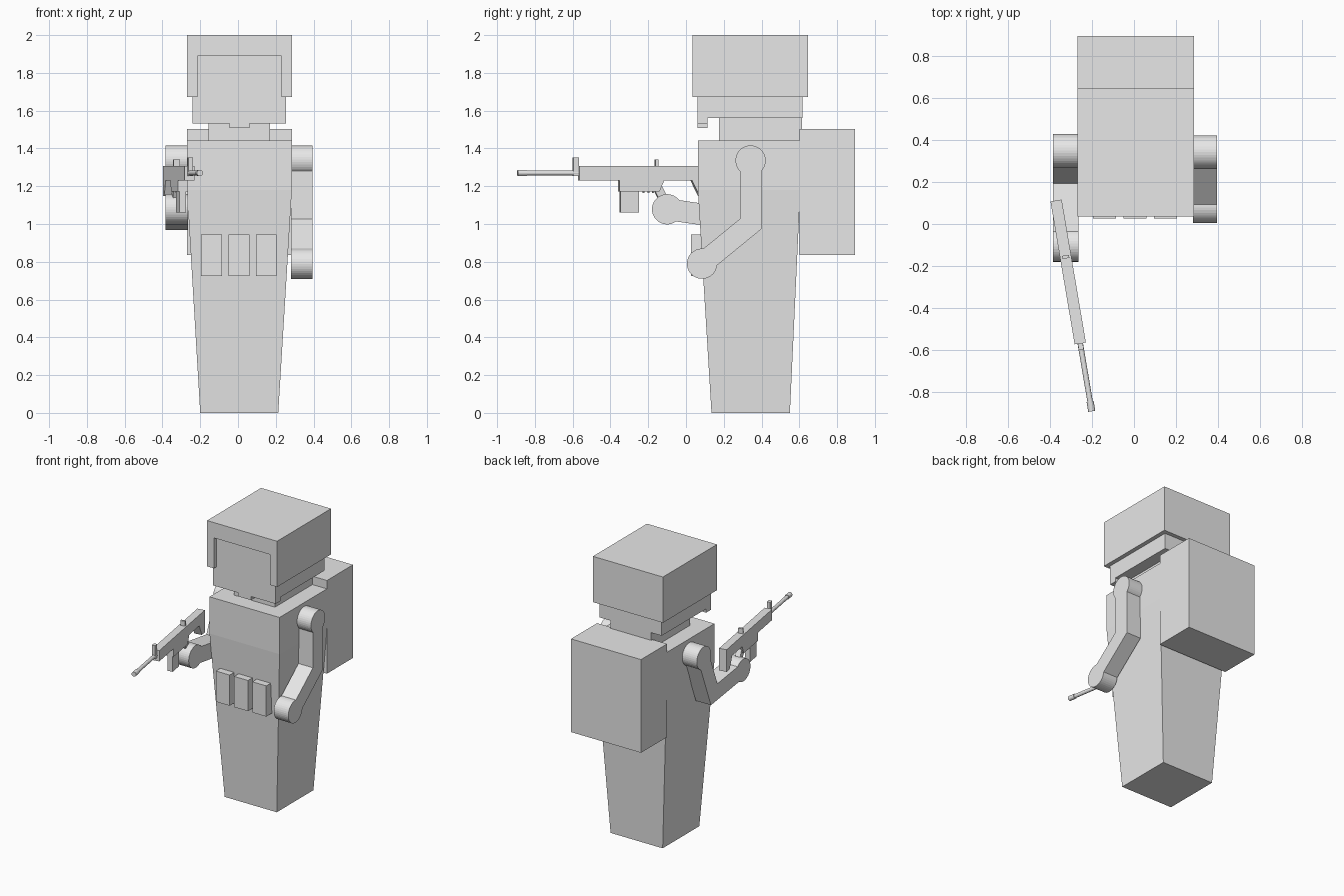
import bpy
import bmesh
from math import asin, atan2, cos, pi, radians, sin
from mathutils import Matrix, Vector

cube = bpy.data.objects.get("Cube")
if cube:
    bpy.data.objects.remove(cube, do_unlink=True)

GREY = (0.8, 0.8, 0.8, 1.0)
grey = bpy.data.materials.new("light_grey")
grey.use_nodes = True
grey.diffuse_color = GREY
grey.node_tree.nodes["Principled BSDF"].inputs["Base Color"].default_value = GREY


def finish(name, bm, matrix=None):
    if matrix:
        bm.transform(matrix)
    bmesh.ops.recalc_face_normals(bm, faces=bm.faces[:])
    mesh = bpy.data.meshes.new(name)
    bm.to_mesh(mesh)
    bm.free()
    mesh.materials.append(grey)
    obj = bpy.data.objects.new(name, mesh)
    bpy.context.collection.objects.link(obj)
    return obj


def extrude(name, outline, start, end, axis="x", matrix=None):
    """Extrude a (y, z) outline along x, or an (x, z) outline along y."""
    bm = bmesh.new()
    place = (lambda p, d: (d, p[0], p[1])) if axis == "x" else (lambda p, d: (p[0], d, p[1]))
    near = [bm.verts.new(place(p, start)) for p in outline]
    far = [bm.verts.new(place(p, end)) for p in outline]
    bm.faces.new(near)
    bm.faces.new(far)
    for i in range(len(near)):
        j = (i + 1) % len(near)
        bm.faces.new((near[i], near[j], far[j], far[i]))
    return finish(name, bm, matrix)


def box(name, x, y, z, matrix=None):
    outline = [(y[0], z[0]), (y[1], z[0]), (y[1], z[1]), (y[0], z[1])]
    return extrude(name, outline, x[0], x[1], "x", matrix)


def arc(center, first, sweep, radius, steps):
    return [(center[0] + radius * cos(first + sweep * i / steps),
             center[1] + radius * sin(first + sweep * i / steps)) for i in range(steps + 1)]


def arm(name, shoulder, elbow, hand, x0, x1, radius=0.08, half=0.057):
    """Bent strip with a round disc at each end, as one outline."""
    a, e, b = Vector(shoulder), Vector(elbow), Vector(hand)
    u, v = (e - a).normalized(), (b - e).normalized()
    n, m = Vector((-u.y, u.x)), Vector((-v.y, v.x))
    miter = (n + m) * half / (1 + n.dot(m))
    open_angle = asin(half / radius)
    sweep = 2 * pi - 2 * open_angle
    outline = arc(a, atan2(u.y, u.x) + open_angle, sweep, radius, 28)
    outline.append(tuple(e - miter))
    outline += arc(b, atan2(-v.y, -v.x) + open_angle, sweep, radius, 28)
    outline.append(tuple(e + miter))
    return extrude(name, outline, x0, x1)


# Body: straight chest above a tapering lower block
WIDE = (-0.27, 0.285)
bm = bmesh.new()
rings = []
for z, x, y in ((0, (-0.2, 0.213), (0.135, 0.55)),
                (1.18, WIDE, (0.063, 0.605)),
                (1.443, WIDE, (0.063, 0.615))):
    rings.append([bm.verts.new((x[i], y[j], z)) for i, j in ((0, 0), (1, 0), (1, 1), (0, 1))])
bm.faces.new(rings[0])
bm.faces.new(rings[-1])
for low, high in zip(rings, rings[1:]):
    for i in range(4):
        j = (i + 1) % 4
        bm.faces.new((low[i], low[j], high[j], high[i]))
finish("body", bm)

# Backpack and belt pouches
box("backpack", WIDE, (0.6, 0.895), (0.835, 1.503))
for i, side in enumerate(("right", "middle", "left")):
    x = -0.195 + 0.145 * i
    box(side + "_pouch", (x, x + 0.11), (0.027, 0.12), (0.725, 0.945))

# Neck, head and face plate with chin
box("neck", (-0.155, 0.17), (0.175, 0.615), (1.43, 1.58))
box("head", (-0.24, 0.255), (0.1, 0.618), (1.56, 1.72))
extrude("face_plate", [(-0.24, 1.533), (-0.045, 1.533), (-0.045, 1.507), (0.06, 1.507),
                       (0.06, 1.533), (0.255, 1.533), (0.255, 1.9), (-0.24, 1.9)],
        0.062, 0.115, "y")

# Helmet with a shallow opening at the face
helmet = box("helmet", WIDE, (0.035, 0.647), (1.672, 2.0))
cutter = box("helmet_cutter", (-0.215, 0.23), (-0.1, 0.07), (1.5, 1.89))
cutter.hide_render = True
cut = helmet.modifiers.new("face_opening", "BOOLEAN")
cut.operation = "DIFFERENCE"
cut.solver = "EXACT"
cut.object = cutter
bpy.context.view_layer.update()
cut_mesh = bpy.data.meshes.new_from_object(
    helmet.evaluated_get(bpy.context.evaluated_depsgraph_get()))
helmet.modifiers.clear()
helmet.data = cut_mesh
bpy.data.objects.remove(cutter, do_unlink=True)

# Arms
arm("left_arm", (0.342, 1.336), (0.342, 1.0), (0.085, 0.79), 0.28, 0.395)
arm("right_arm", (0.348, 1.336), (0.23, 1.03), (-0.1, 1.078), -0.385, -0.265)

# Rifle: modelled along -y from the stock end, then turned slightly inward
aim = Matrix.Translation((-0.371, 0.112, 0)) @ Matrix.Rotation(radians(9.6), 4, "Z")
extrude("rifle_body", [(0, 1.307), (-0.69, 1.307), (-0.69, 1.23), (-0.475, 1.23),
                       (-0.475, 1.172), (-0.375, 1.172), (-0.26, 1.172), (-0.235, 1.23),
                       (-0.085, 1.23), (-0.045, 1.148), (0, 1.148)],
        -0.027, 0.027, "x", aim)
box("magazine", (-0.018, 0.018), (-0.468, -0.37), (1.06, 1.18), aim)
extrude("rifle_grip", [(-0.285, 1.18), (-0.25, 1.21), (-0.2, 1.11), (-0.245, 1.1)],
        -0.018, 0.018, "x", aim)
for i in range(3):
    y = -0.345 + 0.025 * i
    box("trigger_part_%d" % (i + 1), (-0.008, 0.008), (y, y + 0.008), (1.165, 1.2), aim)
box("rear_sight", (-0.017, 0.017), (-0.28, -0.265), (1.3, 1.342), aim)
box("front_sight", (-0.012, 0.012), (-0.72, -0.69), (1.255, 1.352), aim)
for name, start, end, radius in (("barrel", -0.68, -0.98, 0.013), ("muzzle", -0.97, -1.018, 0.017)):
    ring = arc((0, 1.27), 0, 2 * pi, radius, 16)[:-1]
    extrude(name, ring, start, end, "y", aim)
